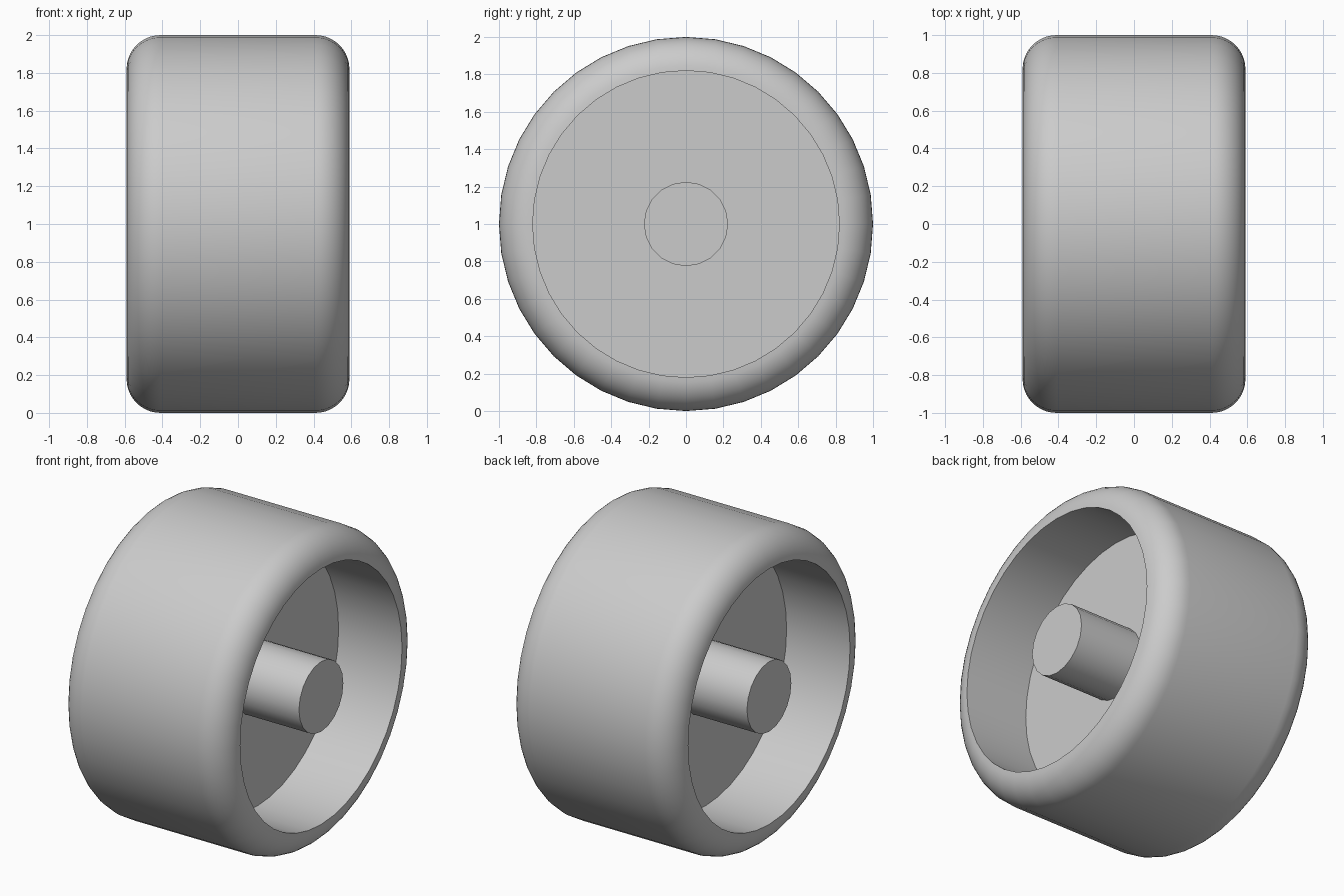
import bpy, bmesh
from math import sin, cos, pi, radians

cube = bpy.data.objects.get("Cube")
if cube:
    bpy.data.objects.remove(cube, do_unlink=True)

HALF_WIDTH, RADIUS, FILLET = 0.59, 1.0, 0.18
RECESS_RADIUS, WEB_HALF, AXLE_RADIUS = 0.82, 0.14, 0.225

grey = bpy.data.materials.new("plain grey")
grey.use_nodes = True
colour = (0.6, 0.6, 0.6, 1)
grey.diffuse_color = colour
grey.node_tree.nodes["Principled BSDF"].inputs["Base Color"].default_value = colour


def revolve(name, profile, sides):
    """Spin a closed (x, radius) profile around the wheel's x axis."""
    bm = bmesh.new()
    rings = []
    for x, r in profile:
        if r == 0:
            rings.append([bm.verts.new((x, 0, RADIUS))] * sides)
        else:
            rings.append([bm.verts.new((x, r * sin(2 * pi * i / sides),
                                        RADIUS + r * cos(2 * pi * i / sides)))
                          for i in range(sides)])
    for a, b in zip(rings, rings[1:]):
        for i in range(sides):
            j = (i + 1) % sides
            bm.faces.new(list(dict.fromkeys((a[i], a[j], b[j], b[i]))))
    bmesh.ops.recalc_face_normals(bm, faces=bm.faces)
    mesh = bpy.data.meshes.new(name)
    bm.to_mesh(mesh)
    bm.free()
    mesh.materials.append(grey)
    obj = bpy.data.objects.new(name, mesh)
    bpy.context.collection.objects.link(obj)
    bpy.ops.object.select_all(action='DESELECT')
    obj.select_set(True)
    bpy.context.view_layer.objects.active = obj
    bpy.ops.object.shade_smooth_by_angle(angle=radians(30))
    return obj


# Wheel body: central web, recess wall and rounded shoulder, mirrored in x
steps = 10
shoulder = [(HALF_WIDTH - FILLET + FILLET * cos(pi / 2 * k / steps),
             RADIUS - FILLET + FILLET * sin(pi / 2 * k / steps))
            for k in range(steps + 1)]
half = [(WEB_HALF, 0), (WEB_HALF, RECESS_RADIUS)] + shoulder
revolve("wheel_body", half + [(-x, r) for x, r in reversed(half)], 40)

# Solid axle running through the web, flush with both rims
revolve("axle", [(-HALF_WIDTH, 0), (-HALF_WIDTH, AXLE_RADIUS),
                 (HALF_WIDTH, AXLE_RADIUS), (HALF_WIDTH, 0)], 20)
